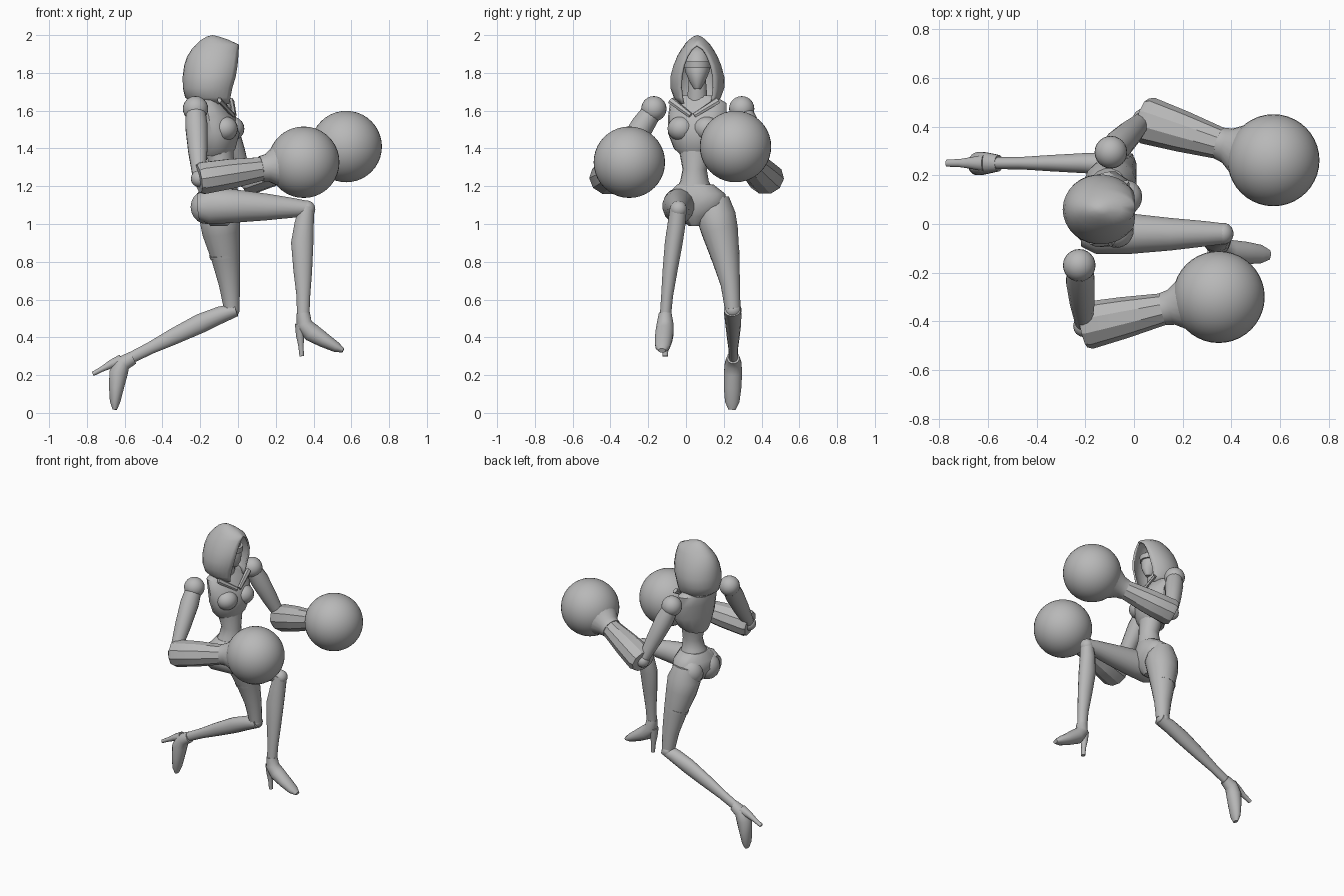
import bpy, bmesh, math
from mathutils import Vector, Matrix

if "Cube" in bpy.data.objects:
    bpy.data.objects.remove(bpy.data.objects["Cube"], do_unlink=True)

grey = bpy.data.materials.new("plain grey")
grey.use_nodes = True
tone = (0.48, 0.48, 0.48, 1)
grey.diffuse_color = tone
grey.node_tree.nodes["Principled BSDF"].inputs["Base Color"].default_value = tone


def finish(name, bm, angle=45):
    bmesh.ops.recalc_face_normals(bm, faces=bm.faces)
    mesh = bpy.data.meshes.new(name)
    bm.to_mesh(mesh)
    bm.free()
    mesh.materials.append(grey)
    ob = bpy.data.objects.new(name, mesh)
    bpy.context.collection.objects.link(ob)
    bpy.ops.object.select_all(action='DESELECT')
    ob.select_set(True)
    bpy.context.view_layer.objects.active = ob
    bpy.ops.object.shade_smooth_by_angle(angle=math.radians(angle))
    return ob


def loft(name, rings, side=(0, 1, 0), axis=None, sides=16, angle=45):
    """Skin through rings of (centre, radius across side, radius along side)."""
    bm = bmesh.new()
    pts = [Vector(r[0]) for r in rings]
    loops = []
    for i, (c, ru, rv) in enumerate(rings):
        t = Vector(axis) if axis else pts[min(i + 1, len(pts) - 1)] - pts[max(i - 1, 0)]
        t.normalize()
        v = Vector(side)
        v = (v - t * v.dot(t)).normalized()
        u = v.cross(t)
        loop = []
        for k in range(sides):
            a = math.tau * (k + 0.5) / sides
            loop.append(bm.verts.new(pts[i] + u * ru * math.cos(a) + v * rv * math.sin(a)))
        loops.append(loop)
    for a, b in zip(loops, loops[1:]):
        for k in range(sides):
            n = (k + 1) % sides
            bm.faces.new((a[k], a[n], b[n], b[k]))
    bm.faces.new(loops[0])
    bm.faces.new(loops[-1])
    return finish(name, bm, angle)


def ball(name, centre, radii, seg=24, turn=0):
    bm = bmesh.new()
    bmesh.ops.create_uvsphere(bm, u_segments=seg, v_segments=seg // 2, radius=1)
    bm.transform(Matrix.Translation(centre) @ Matrix.Rotation(turn, 4, 'Z') @ Matrix.Diagonal((*radii, 1)))
    return finish(name, bm, 60)


# Torso, twisted a little about the vertical
YAW = -0.25
across = Vector((-math.sin(YAW), math.cos(YAW), 0))
ahead = Vector((math.cos(YAW), math.sin(YAW), 0))
up = (0, 0, 1)


def level(x, y, z, depth, width):
    return ((x, y, z), depth, width)


loft("jacket", [
    level(-.115, .05, 1.36, .075, .075),
    level(-.105, .052, 1.40, .09, .12),
    level(-.10, .055, 1.48, .105, .155),
    level(-.115, .06, 1.57, .095, .16),
    level(-.14, .065, 1.64, .07, .155),
    level(-.145, .065, 1.68, .05, .085)], across, up, 14, 35)
loft("waist", [
    level(-.10, .045, 1.16, .10, .11),
    level(-.09, .045, 1.23, .075, .075),
    level(-.085, .046, 1.29, .065, .064),
    level(-.10, .05, 1.40, .075, .09)], across, up)
loft("pelvis", [
    level(-.10, .05, .99, .045, .035),
    level(-.105, .05, 1.04, .09, .10),
    level(-.11, .055, 1.10, .115, .165),
    level(-.105, .055, 1.16, .11, .155),
    level(-.095, .05, 1.21, .085, .095)], across, up)

# Bust and seat, one on each side
middle = Vector((-.105, .055, 0))
for label, s in (("left", 1), ("right", -1)):
    ball(label + "_bust", middle + across * s * .07 + ahead * .055 + Vector((0, 0, 1.505)),
         (.068, .072, .065), 20, YAW)
    ball(label + "_seat", middle + across * s * .07 - ahead * .045 + Vector((0, 0, 1.09)),
         (.085, .085, .09), 20, YAW)
    # Raised collar strips
    a = middle + across * s * .13 + ahead * .04 + Vector((0, 0, 1.655))
    b = middle + across * s * .01 + ahead * .085 + Vector((0, 0, 1.575))
    loft(label + "_lapel", [(a, .012, .02), (b, .012, .014)], across, None, 6, 30)

# Head and neck
loft("neck", [level(-.14, .06, 1.6, .055, .06), level(-.115, .06, 1.78, .045, .045)], axis=up)
loft("face_mask", [
    level(-.075, .06, 1.715, .025, .018),
    level(-.095, .06, 1.76, .07, .045),
    level(-.11, .06, 1.81, .085, .066),
    level(-.12, .06, 1.86, .085, .072),
    level(-.13, .06, 1.91, .065, .055),
    level(-.14, .06, 1.94, .03, .025)], axis=up, sides=20)
loft("visor", [level(-.105, .06, 1.825, .088, .072),
               level(-.108, .06, 1.86, .092, .076)], axis=up, sides=20)


# Hood: each level is open towards the face; columns are z, half width, back, front, opening
def hood():
    levels = [
        (1.635, .100, -.235, -.045, .078), (1.67, .125, -.28, -.04, .085),
        (1.72, .143, -.292, -.03, .090), (1.78, .143, -.293, -.012, .088),
        (1.84, .127, -.285, -.002, .076), (1.89, .106, -.268, .002, .056),
        (1.925, .085, -.245, .004, .032), (1.95, .068, -.222, .004, .003),
        (1.975, .045, -.195, -.05, .002), (1.992, .022, -.165, -.10, .001)]
    bm = bmesh.new()
    rows, n = [], 24
    for z, w, back, front, gap in levels:
        start = math.asin(gap / w)
        d = (front - back) / (1 + math.cos(start))
        row = []
        for k in range(n + 1):
            a = start + (math.tau - 2 * start) * k / n
            row.append(bm.verts.new((back + d + d * math.cos(a), .06 + w * math.sin(a), z)))
        rows.append(row)
    for a, b in zip(rows, rows[1:]):
        for k in range(n):
            bm.faces.new((a[k], a[k + 1], b[k + 1], b[k]))
    tip = bm.verts.new((-.135, .06, 2.0))
    for k in range(n):
        bm.faces.new((rows[-1][k], rows[-1][k + 1], tip))
    bmesh.ops.remove_doubles(bm, verts=bm.verts, dist=.007)
    ob = finish("hood", bm, 50)
    shell = ob.modifiers.new("thickness", 'SOLIDIFY')
    shell.thickness = .012
    shell.offset = -1


hood()


# Arms: ball shoulder, tapered upper arm, flared bracer and round glove
def arm(label, shoulder, elbow, glove):
    sh, el, gl = Vector(shoulder), Vector(elbow), Vector(glove)
    ball(label + "_shoulder", sh, (.067,) * 3)
    loft(label + "_upper_arm", [
        (sh.lerp(el, .02), .052, .052), (sh.lerp(el, .25), .062, .06),
        (sh.lerp(el, .6), .052, .052), (sh.lerp(el, .95), .036, .036)], ahead, None, 14)
    ball(label + "_elbow", el, (.045,) * 3, 16)
    side = (gl - el).cross(Vector(up))
    loft(label + "_bracer", [
        (el.lerp(gl, -.01), .078, .088), (el.lerp(gl, .03), .088, .098),
        (el.lerp(gl, .3), .082, .085), (el.lerp(gl, .61), .064, .064)], side, None, 10, 30)
    loft(label + "_glove_cuff", [
        (el.lerp(gl, .59), .068, .068), (el.lerp(gl, .65), .074, .074),
        (el.lerp(gl, .76), .115, .115)], side, None, 20)
    ball(label + "_glove", gl, (.189,) * 3, 40)


arm("right", (-.225, -.17, 1.61), (-.205, -.42, 1.24), (.348, -.30, 1.327))
arm("left", (-.095, .295, 1.61), (.04, .43, 1.235), (.573, .262, 1.41))

# Right leg: thigh raised level, shin hanging
loft("right_thigh", [
    ((-.21, -.03, 1.09), .07, .065), ((-.15, -.035, 1.095), .098, .09),
    ((-.02, -.04, 1.095), .09, .085), ((.15, -.042, 1.09), .072, .068),
    ((.30, -.04, 1.085), .052, .052), ((.38, -.04, 1.08), .04, .042)])
ball("right_knee", (.366, -.04, 1.078), (.043, .045, .046))
loft("right_shin", [
    ((.365, -.04, 1.09), .04, .045), ((.35, -.05, 1.0), .052, .048),
    ((.34, -.065, .9), .06, .048), ((.343, -.085, .75), .05, .04),
    ((.346, -.10, .62), .037, .032), ((.345, -.11, .5), .033, .03)])

# Left leg: thigh down, shin trailing behind
loft("left_thigh", [
    ((-.105, .145, 1.13), .08, .085), ((-.098, .16, 1.04), .11, .105),
    ((-.09, .18, .96), .102, .098), ((-.065, .21, .82), .077, .075),
    ((-.045, .235, .68), .057, .052), ((-.033, .247, .55), .042, .042)])
loft("left_thigh_band", [((-.072, .205, .845), .083, .08), ((-.069, .208, .83), .081, .078)])
ball("left_knee", (-.035, .248, .545), (.043, .046, .043))
loft("left_shin", [
    ((-.01, .245, .545), .035, .045), ((-.09, .248, .52), .046, .046),
    ((-.20, .25, .473), .052, .042), ((-.34, .25, .405), .044, .034),
    ((-.46, .25, .345), .033, .026), ((-.58, .25, .285), .03, .025)])


# High heeled shoes, the same shape tipped about the ankle
def shoe(label, ankle, tilt, drift):
    place = Matrix.Translation(ankle) @ Matrix.Rotation(tilt, 4, 'Y')

    def put(f, z):
        return place @ Vector((f, drift * f, z))
    loft(label + "_shoe", [
        (put(0, .01), .036, .034), (put(.005, -.05), .043, .045),
        (put(.045, -.095), .05, .049), (put(.11, -.135), .04, .047),
        (put(.175, -.172), .028, .039), (put(.212, -.19), .012, .02)])
    loft(label + "_heel", [
        (put(-.012, -.05), .033, .035), (put(-.016, -.11), .023, .024),
        (put(-.012, -.16), .015, .017), (put(-.008, -.22), .012, .015)], sides=12)


shoe("right", (.345, -.11, .52), 0, -.08)
shoe("left", (-.565, .25, .288), math.radians(66), -.03)
